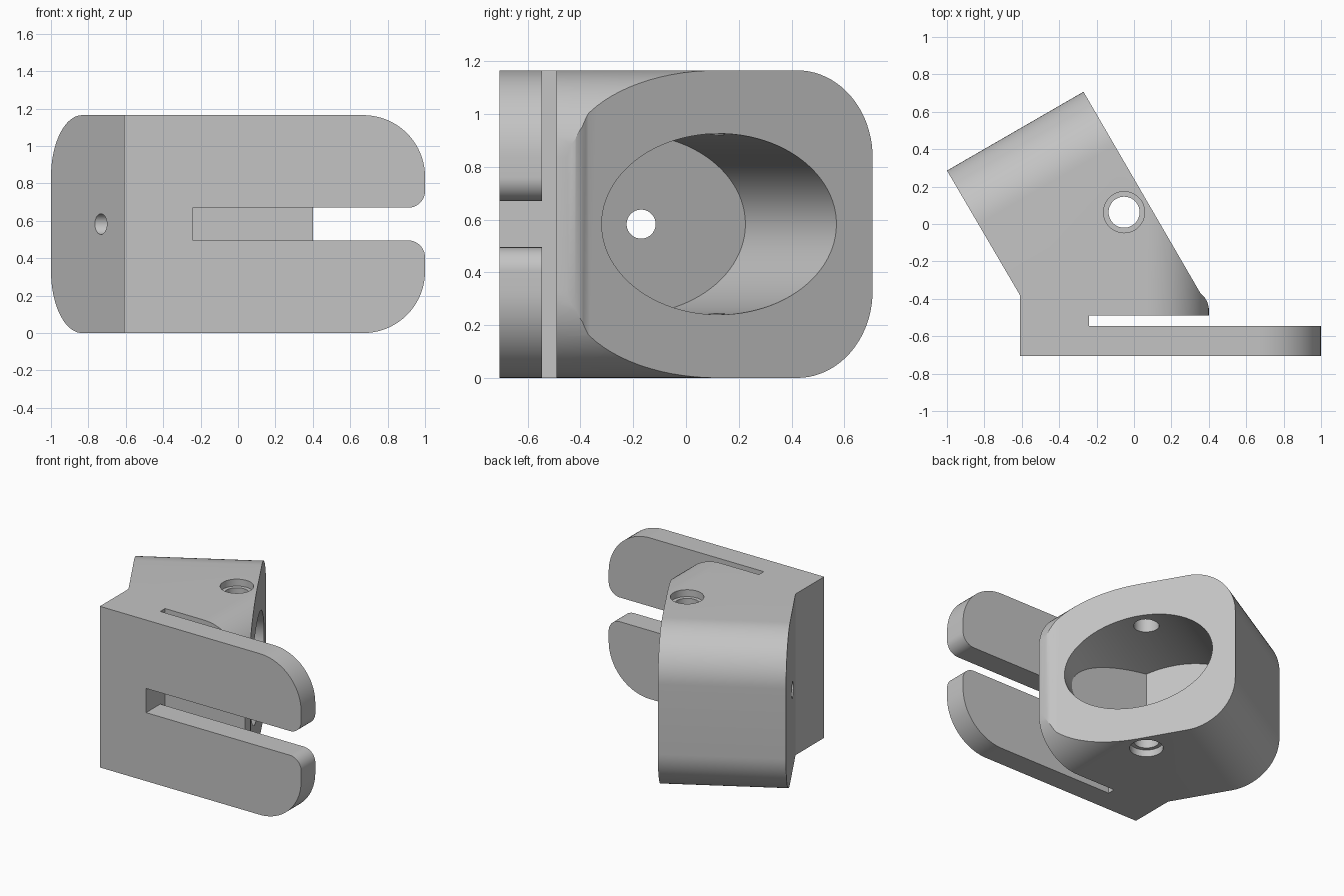
import bpy, bmesh
from math import sin, cos, pi, radians
from mathutils import Vector

cube = bpy.data.objects.get("Cube")
if cube:
    bpy.data.objects.remove(cube, do_unlink=True)

H = 1.165                      # overall height
MID = H / 2
R = 0.33                       # large corner radius
X, Y, Z = Vector((1, 0, 0)), Vector((0, 1, 0)), Vector((0, 0, 1))
U = Vector((cos(radians(60)), -sin(radians(60)), 0))   # along the slanted face
V = Vector((cos(radians(30)), sin(radians(30)), 0))    # out of the slanted face

grey = bpy.data.materials.new("plain grey")
grey.use_nodes = True
grey.diffuse_color = (0.55, 0.55, 0.55, 1)
grey.node_tree.nodes["Principled BSDF"].inputs["Base Color"].default_value = grey.diffuse_color


def arc(cx, cy, rx, start, end, steps=20, ry=None):
    ry = rx if ry is None else ry
    angles = [radians(start + (end - start) * i / steps) for i in range(steps + 1)]
    return [(cx + rx * cos(a), cy + ry * sin(a)) for a in angles]


def ellipse(rx, ry, steps=64):
    return arc(0, 0, rx, 0, 360, steps, ry)[:-1]


def prism(name, points, origin, a, b, sweep, keep_above_y=None):
    """Extrude a profile drawn on axes a and b along the sweep vector."""
    bm = bmesh.new()
    face = bm.faces.new([bm.verts.new(origin + a * p + b * q) for p, q in points])
    new = bmesh.ops.extrude_face_region(bm, geom=[face])["geom"]
    bmesh.ops.translate(bm, vec=sweep, verts=[v for v in new if isinstance(v, bmesh.types.BMVert)])
    if keep_above_y is not None:
        cut = bmesh.ops.bisect_plane(bm, geom=bm.verts[:] + bm.edges[:] + bm.faces[:],
                                     plane_co=Y * keep_above_y, plane_no=Y, clear_inner=True)
        edges = [e for e in cut["geom_cut"] if isinstance(e, bmesh.types.BMEdge)]
        bmesh.ops.holes_fill(bm, edges=edges)
    bmesh.ops.recalc_face_normals(bm, faces=bm.faces[:])
    mesh = bpy.data.meshes.new(name)
    bm.to_mesh(mesh)
    bm.free()
    obj = bpy.data.objects.new(name, mesh)
    bpy.context.collection.objects.link(obj)
    mesh.materials.append(grey)
    return obj


def combine(target, tool, operation):
    """Apply a boolean and remove the tool."""
    mod = target.modifiers.new(operation.lower(), "BOOLEAN")
    mod.operation, mod.solver, mod.object = operation, "EXACT", tool
    bpy.ops.object.select_all(action="DESELECT")
    bpy.context.view_layer.objects.active = target
    target.select_set(True)
    bpy.ops.object.modifier_apply(modifier=mod.name)
    bpy.data.objects.remove(tool, do_unlink=True)


# Body seen from above: spine, slanted block and rounded toe
plan = [(-0.61, -0.62), (-0.24, -0.62), (-0.24, -0.49), (0.40, -0.49), (0.40, -0.45),
        (0.393, -0.42), (0.378, -0.392), (0.355, -0.37), (-0.27, 0.707), (-1.0, 0.286), (-0.61, -0.38)]
body = prism("clamp_body", plan, Vector(), X, Y, Z * H)

# Rounded toe end, swept front to back
toe = [(-2, 0)] + arc(0.4 - R, R, R, -90, 0) + arc(0.4 - R, H - R, R, 0, 90) + [(-2, H)]
combine(body, prism("toe_rounding", toe, Y * -2, X, Z, Y * 4), "INTERSECT")

# Rounded far end, swept square to the slanted face
end = [(3, 0), (3, H)] + arc(R, H - R, R, 90, 180) + arc(R, R, R, 180, 270)
corner = Vector((-0.27, 0.707, 0))
combine(body, prism("end_rounding", end, corner - V * 3, U, Z, V * 4), "INTERSECT")

# Oval pocket, stopped short of the front wall
mouth = Vector((0.067, 0.125, MID))
combine(body, prism("pocket", ellipse(0.514, 0.343, 96), mouth + V * 0.3, U, Z, V * -0.99, -0.39), "DIFFERENCE")

# Small bore through the pocket floor
combine(body, prism("rear_bore", ellipse(0.055, 0.055, 40), Vector((-0.9, -0.17, MID)), Y, Z, X * 0.7), "DIFFERENCE")

# Upright bore with a shallow counterbore at each end
pin = Vector((-0.053, 0.063, 0))
combine(body, prism("pin_bore", ellipse(0.083, 0.083, 48), pin - Z, X, Y, Z * 3), "DIFFERENCE")
for z in (-0.05, H - 0.05):
    combine(body, prism("counterbore", ellipse(0.11, 0.11, 48), pin + Z * z, X, Y, Z * 0.1), "DIFFERENCE")

# Front plate with two rounded prongs
S, T = 0.0875, 0.09            # half slot height, prong tip radius
lower = [(-0.61, 0)] + arc(1 - R, R, R, -90, 0) + arc(1 - T, MID - S - T, T, 0, 90) + [(-0.24, MID - S)]
upper = [(x, H - z) for x, z in reversed(lower)]
plate = prism("front_plate", lower + upper, Y * -0.707, X, Z, Y * 0.162)
combine(body, plate, "UNION")

bpy.ops.object.shade_smooth_by_angle(angle=radians(25))
